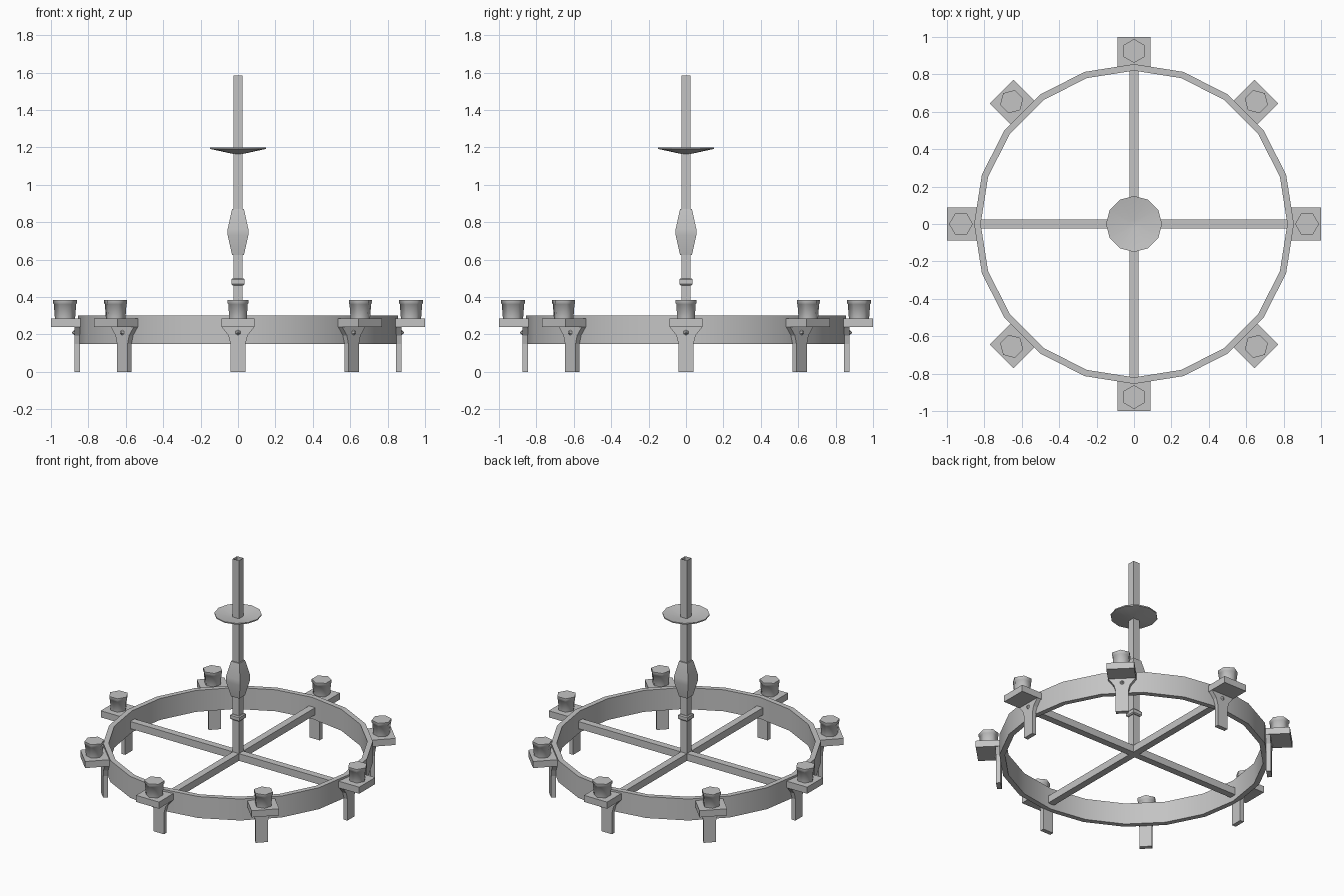
import bpy, bmesh
from math import pi, sin, cos, sqrt, radians
from mathutils import Matrix

if "Cube" in bpy.data.objects:
    bpy.data.objects.remove(bpy.data.objects["Cube"])

metal = bpy.data.materials.new("grey_metal")
metal.use_nodes = True
grey = (0.55, 0.55, 0.55, 1)
metal.diffuse_color = grey
metal.node_tree.nodes["Principled BSDF"].inputs["Base Color"].default_value = grey


def finish(name, bm, angle=30):
    """Turn a bmesh into a shaded object."""
    bmesh.ops.recalc_face_normals(bm, faces=bm.faces)
    mesh = bpy.data.meshes.new(name)
    bm.to_mesh(mesh)
    bm.free()
    mesh.materials.append(metal)
    obj = bpy.data.objects.new(name, mesh)
    bpy.context.collection.objects.link(obj)
    bpy.ops.object.select_all(action='DESELECT')
    obj.select_set(True)
    bpy.context.view_layer.objects.active = obj
    bpy.ops.object.shade_smooth_by_angle(angle=radians(angle))
    return obj


def lathe(name, profile, sides, turn=0.0, loop=False, caps=(True, True), angle=30, center=(0, 0)):
    """Spin (radius, z) points into a faceted solid."""
    bm = bmesh.new()
    rings = []
    for r, z in profile:
        steps = [turn + 2 * pi * i / sides for i in range(sides)]
        rings.append([bm.verts.new((center[0] + r * cos(a), center[1] + r * sin(a), z)) for a in steps])
    pairs = list(zip(rings, rings[1:]))
    if loop:
        pairs.append((rings[-1], rings[0]))
    for a, b in pairs:
        for i in range(sides):
            j = (i + 1) % sides
            bm.faces.new((a[i], a[j], b[j], b[i]))
    if not loop:
        if caps[0]:
            bm.faces.new(rings[0][::-1])
        if caps[1]:
            bm.faces.new(rings[-1])
    return finish(name, bm, angle)


def square_post(name, profile, **kw):
    """Square section; profile gives half widths."""
    return lathe(name, [(w * sqrt(2), z) for w, z in profile], 4, pi / 4, **kw)


def box(name, low, high):
    bm = bmesh.new()
    bmesh.ops.create_cube(bm, size=1)
    for v in bm.verts:
        v.co = [lo if c < 0 else hi for c, lo, hi in zip(v.co, low, high)]
    return finish(name, bm)


# Hoop and crossed bars
lathe("hoop", [(0.855, 0.15), (0.855, 0.30), (0.82, 0.30), (0.82, 0.15)], 20, loop=True)
box("cross_bar_x", (-0.82, -0.024, 0.185), (0.82, 0.024, 0.235))
box("cross_bar_y", (-0.024, -0.82, 0.185), (0.024, 0.82, 0.235))

# Central stem, open at the top, with collar, bulge and dish
square_post("stem", [(0.024, 0.20), (0.024, 1.585)], caps=(True, False))
square_post("collar", [(0.03, 0.463), (0.036, 0.47), (0.036, 0.493), (0.03, 0.50)])
square_post("bulge", [(0.032, 0.625), (0.055, 0.73), (0.055, 0.765), (0.032, 0.87)])
lathe("dish", [(0.025, 1.165), (0.15, 1.192), (0.15, 1.20), (0.025, 1.178)], 12)

# Candle holder at the front
plate = box("holder_plate", (-0.089, -1.0, 0.24), (0.089, -0.84, 0.286))
cup = lathe("candle_cup", [(0.054, 0.286), (0.06, 0.362), (0.064, 0.366), (0.064, 0.385)],
            6, pi / 2, angle=65, center=(0, -0.925))

# Flared bracket leg: mirrored outline pushed outward
half = [(0.04, 0), (0.04, 0.15), (0.052, 0.195), (0.087, 0.24)]
outline = half + [(-x, z) for x, z in reversed(half)]
bm = bmesh.new()
face = bm.faces.new([bm.verts.new((x, -0.845, z)) for x, z in outline])
out = bmesh.ops.extrude_face_region(bm, geom=[face])["geom"]
bmesh.ops.translate(bm, vec=(0, -0.03, 0), verts=[g for g in out if isinstance(g, bmesh.types.BMVert)])
leg = finish("holder_leg", bm, 10)

# Small pointed stud on the leg
bm = bmesh.new()
bmesh.ops.create_cone(bm, cap_ends=True, segments=6, radius1=0.016, radius2=0.003, depth=0.014,
                      matrix=Matrix.Translation((0, -0.88, 0.21)) @ Matrix.Rotation(pi / 2, 4, 'X'))
stud = finish("holder_stud", bm)

# Repeat the holder around the hoop
for part in (plate, cup, leg, stud):
    for k in range(1, 8):
        twin = part.copy()
        twin.name = f"{part.name}_{k + 1}"
        twin.rotation_euler.z = k * pi / 4
        bpy.context.collection.objects.link(twin)
